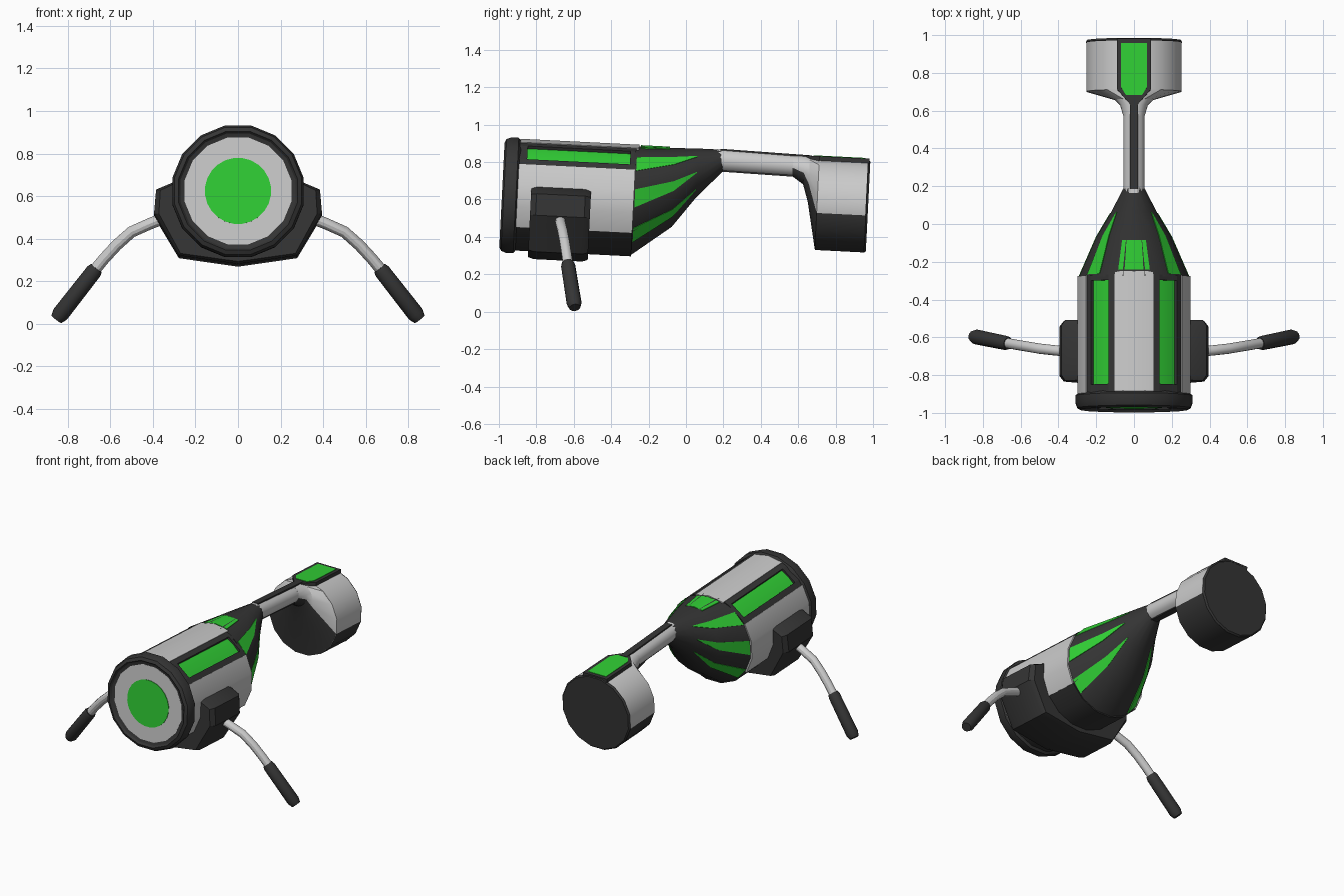
import bpy, bmesh
from math import sin, cos, radians, ceil
from mathutils import Vector, Matrix

if "Cube" in bpy.data.objects:
    bpy.data.objects.remove(bpy.data.objects["Cube"])


def material(name, rgb):
    m = bpy.data.materials.new(name)
    m.diffuse_color = (*rgb, 1)
    m.use_nodes = True
    m.node_tree.nodes["Principled BSDF"].inputs["Base Color"].default_value = m.diffuse_color
    return m


GREY = material("grey", (0.55, 0.55, 0.55))
DARK = material("dark", (0.035, 0.035, 0.035))
GREEN = material("green", (0.03, 0.62, 0.035))
# the whole device leans slightly down towards its rear
TILT = Matrix.Translation((0, 0, 0.576)) @ Matrix.Rotation(-0.05, 4, 'X')


def skin(name, loops, mat, tilt=True, lower_dark=None):
    """Join matching closed loops into a capped solid."""
    bm = bmesh.new()
    rings = [[bm.verts.new(p) for p in loop] for loop in loops]
    n = len(rings[0])
    for a, b in zip(rings, rings[1:]):
        for j in range(n):
            k = (j + 1) % n
            f = bm.faces.new((a[j], a[k], b[k], b[j]))
            if lower_dark and j in lower_dark:
                f.material_index = 1
    bm.faces.new(rings[0])
    bm.faces.new(rings[-1])
    bmesh.ops.recalc_face_normals(bm, faces=bm.faces)
    if tilt:
        bm.transform(TILT)
    me = bpy.data.meshes.new(name)
    bm.to_mesh(me)
    bm.free()
    me.materials.append(mat)
    if lower_dark:
        me.materials.append(DARK)
    ob = bpy.data.objects.new(name, me)
    bpy.context.collection.objects.link(ob)
    bpy.ops.object.select_all(action='DESELECT')
    ob.select_set(True)
    bpy.context.view_layer.objects.active = ob
    bpy.ops.object.shade_smooth_by_angle(angle=radians(30))
    return ob


def point(y, w, zc, h, deg):
    a = radians(deg)
    return Vector((w * cos(a), y, zc + h * sin(a)))


def loft(name, sections, mat, n=16, **kw):
    """Sections are (y, half width, centre height, half height)."""
    step = 360 / n
    loops = [[point(*s, step * (j + 0.5)) for j in range(n)] for s in sections]
    return skin(name, loops, mat, **kw)


def panel(name, stations, mat, depth=0.04):
    """Curved plate; stations are (y, w, zc, h, angle0, angle1)."""
    steps = max(1, ceil((abs(stations[0][5] - stations[0][4]) - 0.01) / 22.5))
    loops = []
    for y, w, zc, h, a0, a1 in stations:
        angs = [a0 + (a1 - a0) * i / steps for i in range(steps + 1)]
        outer = [point(y, w, zc, h, a) for a in angs]
        inner = [point(y, w - depth, zc, h - depth, a) for a in reversed(angs)]
        loops.append(outer + inner)
    return skin(name, loops, mat)


def plate(name, y0, y1, r, a0, a1, mat):
    return panel(name, [(y, r, 0, r, a0, a1) for y in (y0, y1)], mat)


def tube(name, path, mat, n=12):
    """Path entries are (x, y, z, radius)."""
    pts = [Vector(p[:3]) for p in path]
    loops = []
    for i, p in enumerate(pts):
        d = (pts[min(i + 1, len(pts) - 1)] - pts[max(i - 1, 0)]).normalized()
        u = d.cross(Vector((0, 1, 0))).normalized()
        v = d.cross(u)
        r = path[i][3]
        loops.append([p + r * (u * cos(radians(360 * j / n)) + v * sin(radians(360 * j / n)))
                      for j in range(n)])
    return skin(name, loops, mat, tilt=False)


# front rim, lens plate and lens
loft("front_rim", [(y, r, 0, r) for y, r in
                   ((-0.965, 0.255), (-0.972, 0.275), (-0.985, 0.285), (-0.975, 0.305),
                    (-0.95, 0.315), (-0.91, 0.315), (-0.895, 0.295))], DARK)
loft("lens_plate", [(-0.968, 0.256, 0, 0.256), (-0.95, 0.25, 0, 0.25)], GREY)
loft("lens", [(-0.972, 0.156, 0, 0.156), (-0.955, 0.156, 0, 0.156)], GREEN, n=24)

# barrel core with plates around it
loft("barrel_core", [(-0.95, 0.27, 0, 0.27), (-0.28, 0.27, 0, 0.27)], DARK)
plate("barrel_top_plate", -0.9, -0.265, 0.304, 70, 110, GREY)
plate("barrel_belly", -0.92, -0.28, 0.30, -146.25, -33.75, DARK)
for side, flip in (("right", False), ("left", True)):
    def ang(a):
        return 180 - a if flip else a
    plate(side + "_barrel_plate", -0.91, -0.28, 0.305, ang(-33.75), ang(33.75), GREY)
    plate(side + "_barrel_window", -0.87, -0.3, 0.284, ang(40), ang(64), GREEN)
    for i, (y0, y1, a0, a1) in enumerate(((-0.91, -0.28, 33.75, 41), (-0.91, -0.28, 63, 70),
                                          (-0.91, -0.86, 41, 63), (-0.31, -0.28, 41, 63))):
        plate(f"{side}_window_frame_{i}", y0, y1, 0.30, ang(a0), ang(a1), DARK)

# tapering shroud, its top edge level and its belly sweeping up
SHROUD = [(-0.29, 0.30, 0, 0.30), (-0.07, 0.20, 0.085, 0.215),
          (0.05, 0.125, 0.167, 0.135), (0.19, 0.05, 0.243, 0.058)]
loft("shroud", SHROUD, DARK)


def shroud_at(y):
    for a, b in zip(SHROUD, SHROUD[1:]):
        if y <= b[0]:
            t = (y - a[0]) / (b[0] - a[0])
            return [p + (q - p) * t for p, q in zip(a, b)]


def shroud_strip(name, ys, centre, halves):
    st = []
    for y, half in zip(ys, halves):
        _, w, zc, h = shroud_at(y)
        st.append((y, w + 0.002, zc, h + 0.002, centre - half, centre + half))
    panel(name, st, GREEN, depth=0.02)


shroud_strip("shroud_top_window", (-0.255, -0.1), 90, (17, 17))
for i, a in enumerate((42, 2, -40, 138, 178, 220)):
    shroud_strip(f"shroud_stripe_{i}", (-0.275, -0.07, 0.05), a, (9.5, 7, 1))

# neck bar with dark spines above and below
loft("neck", [(0.15, 0.057, 0.243, 0.06), (0.6, 0.057, 0.233, 0.057)], GREY, n=12)
for name, z0, z1 in (("neck_top_spine", 0.298, 0.287), ("neck_bottom_spine", 0.188, 0.180)):
    skin(name, [[(x, y, z + dz) for x, dz in ((-0.022, -0.006), (0.022, -0.006),
                                             (0.022, 0.006), (-0.022, 0.006))]
                for y, z in ((0.17, z0), (0.66 if z0 > 0.2 else 0.58, z1))], DARK)

# rear pod flaring out of the neck, dark on its lower half
LOWER = range(8, 15)
loft("pod_flare", [(0.56, 0.057, 0.233, 0.057), (0.62, 0.075, 0.213, 0.078),
                   (0.65, 0.105, 0.165, 0.125), (0.70, 0.255, 0.036, 0.25)],
     GREY, lower_dark=LOWER)
loft("pod", [(0.70, 0.257, 0.036, 0.252), (0.965, 0.257, 0.036, 0.252)], GREY, lower_dark=LOWER)
loft("pod_back_cap", [(0.955, 0.254, 0.036, 0.25), (0.963, 0.259, 0.036, 0.254),
                      (0.973, 0.25, 0.036, 0.245)], DARK)


# pod top window and its surround
def pod_inlay(name, outline, z0, z1, mat):
    full = outline + [(-x, y) for x, y in reversed(outline)]
    skin(name, [[(x, y, z) for x, y in full] for z in (z0, z1)], mat)


pod_inlay("pod_window_surround", [(0.02, 0.62), (0.09, 0.70), (0.09, 0.968)], 0.25, 0.291, DARK)
pod_inlay("pod_window", [(0.042, 0.668), (0.068, 0.71), (0.068, 0.945)], 0.27, 0.294, GREEN)

# saddle mount wrapped under the barrel
half = [(0.29, 0.055), (0.385, 0.015), (0.395, -0.10), (0.278, -0.295), (0, -0.335)]
inset = [(0.29, 0.045), (0.365, 0.01), (0.372, -0.10), (0.27, -0.287), (0, -0.325)]


def saddle(y, prof):
    return [(x, y, z) for x, z in prof] + [(-x, y, z) for x, z in reversed(prof[:-1])]


skin("saddle_mount", [saddle(-0.83, inset), saddle(-0.80, half),
                      saddle(-0.54, half), saddle(-0.51, inset)], DARK)

# bent legs with rubber feet
for side, s in (("right", 1), ("left", -1)):
    tube(side + "_leg", [(s * x, y, z, 0.027) for x, y, z in
                         ((0.34, -0.675, 0.50), (0.41, -0.67, 0.472), (0.50, -0.66, 0.432),
                          (0.57, -0.648, 0.37), (0.63, -0.638, 0.305), (0.70, -0.625, 0.22))], GREY)
    tube(side + "_foot", [(s * x, y, z, r) for x, y, z, r in
                          ((0.665, -0.632, 0.262, 0.032), (0.678, -0.63, 0.246, 0.038),
                           (0.835, -0.598, 0.045, 0.04), (0.853, -0.594, 0.022, 0.03))], DARK)
